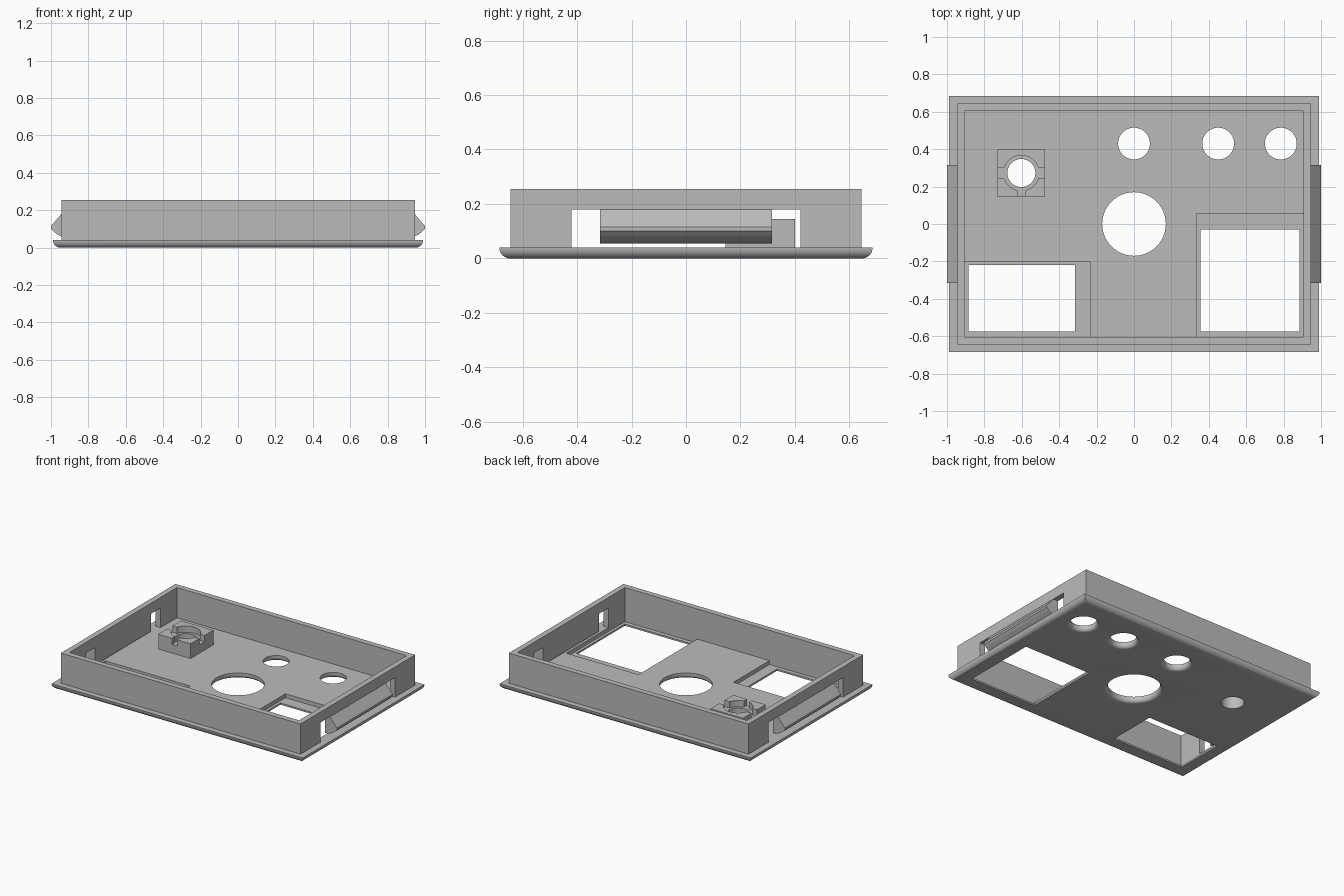
import bpy, bmesh, math

cube = bpy.data.objects.get("Cube")
if cube:
    bpy.data.objects.remove(cube, do_unlink=True)

grey = bpy.data.materials.new("plain grey")
grey.use_nodes = True
COLOUR = (0.5, 0.5, 0.5, 1)
grey.diffuse_color = COLOUR
grey.node_tree.nodes["Principled BSDF"].inputs["Base Color"].default_value = COLOUR


def loft(name, rings):
    """Closed solid through matching rings of points, capped at both ends."""
    bm = bmesh.new()
    loops = [[bm.verts.new(p) for p in ring] for ring in rings]
    n = len(loops[0])
    for a, b in zip(loops, loops[1:]):
        for i in range(n):
            j = (i + 1) % n
            bm.faces.new((a[i], a[j], b[j], b[i]))
    bm.faces.new(loops[0][::-1])
    bm.faces.new(loops[-1])
    bmesh.ops.recalc_face_normals(bm, faces=bm.faces)
    mesh = bpy.data.meshes.new(name)
    bm.to_mesh(mesh)
    bm.free()
    mesh.materials.append(grey)
    obj = bpy.data.objects.new(name, mesh)
    bpy.context.collection.objects.link(obj)
    return obj


def rect(x0, x1, y0, y1, z):
    return [(x0, y0, z), (x1, y0, z), (x1, y1, z), (x0, y1, z)]


def box(name, x0, x1, y0, y1, z0, z1):
    return loft(name, [rect(x0, x1, y0, y1, z) for z in (z0, z1)])


def turned(name, x, y, profile, sides=64):
    """Round solid from (radius, height) pairs."""
    turn = [2 * math.pi * i / sides for i in range(sides)]
    return loft(name, [[(x + r * math.cos(t), y + r * math.sin(t), z) for t in turn]
                       for r, z in profile])


def cut(obj, cutter):
    cutter.hide_render = True
    mod = obj.modifiers.new("cut", "BOOLEAN")
    mod.operation = "DIFFERENCE"
    mod.solver = "EXACT"
    mod.object = cutter
    bpy.context.view_layer.objects.active = obj
    bpy.ops.object.modifier_apply(modifier=mod.name)
    bpy.data.objects.remove(cutter, do_unlink=True)


def smooth(obj):
    bpy.ops.object.select_all(action="DESELECT")
    obj.select_set(True)
    bpy.context.view_layer.objects.active = obj
    bpy.ops.object.shade_smooth_by_angle(angle=math.radians(30))


PLATE = 0.04
STEPS = 8
quarter = [math.pi / 2 * i / STEPS for i in range(STEPS + 1)]

# Face plate with a rounded lower edge
rings = []
for a in quarter:
    inset = PLATE * (1 - math.sin(a))
    x, y = 0.99 - inset, 0.685 - inset
    rings.append(rect(-x, x, -y, y, PLATE * (1 - math.cos(a))))
plate = loft("face_plate", rings)

# Round openings with softened lower rims
R = 0.025
for x, y, r in ((0, 0, 0.17), (0, 0.43, 0.085), (0.45, 0.43, 0.085), (0.785, 0.43, 0.085)):
    profile = [(r + R, -0.02)]
    profile += [(r + R * (1 - math.sin(a)), R * (1 - math.cos(a))) for a in quarter]
    profile.append((r, 0.1))
    cut(plate, turned("hole_cutter", x, y, profile))

# Rectangular windows with shallow pockets around them
POCKET = 0.012
cut(plate, box("pocket_cutter", 0.335, 0.905, -0.605, 0.055, POCKET, 0.1))
cut(plate, box("pocket_cutter", -0.905, -0.235, -0.605, -0.2, POCKET, 0.1))
cut(plate, box("window_cutter", 0.355, 0.885, -0.575, -0.03, -0.1, 0.1))
cut(plate, box("window_cutter", -0.885, -0.315, -0.575, -0.22, -0.1, 0.1))

# Surrounding wall with a slot in each end
wall = box("surrounding_wall", -0.945, 0.945, -0.645, 0.645, PLATE, 0.255)
cut(wall, box("inside_cutter", -0.905, 0.905, -0.605, 0.605, -0.1, 0.4))
cut(wall, box("slot_cutter", -1.2, 1.2, -0.42, 0.42, -0.1, 0.18))

# Snap clips hanging in the end slots
clip_profile = [(0.905, 0.18), (0.945, 0.18), (1.0, 0.115), (1.0, 0.1),
                (0.985, 0.085), (0.965, 0.07), (0.945, 0.06), (0.905, 0.055)]
for side, name in ((1, "left_clip"), (-1, "right_clip")):
    loft(name, [[(side * x, y, z) for x, z in clip_profile] for y in (-0.315, 0.315)])

# Socket block with a stepped bore, cross slot and front notch
BX, BY, TOP = -0.6025, 0.2725, 0.145
block = box("socket_block", BX - 0.1275, BX + 0.1275, BY - 0.1275, BY + 0.1275, PLATE, TOP)
cut(block, turned("bore_cutter", BX, BY, [(0.095, TOP - 0.045), (0.095, 0.3)]))
cut(block, box("slot_cutter", BX - 0.2, BX + 0.2, BY - 0.03, BY + 0.03, TOP - 0.045, 0.3))
cut(block, box("notch_cutter", BX - 0.02, BX + 0.02, BY - 0.2, BY, TOP - 0.045, 0.3))
for part in (block, plate):
    cut(part, turned("bore_cutter", BX, BY, [(0.075, -0.1), (0.075, 0.3)]))

for part in (plate, block):
    smooth(part)
